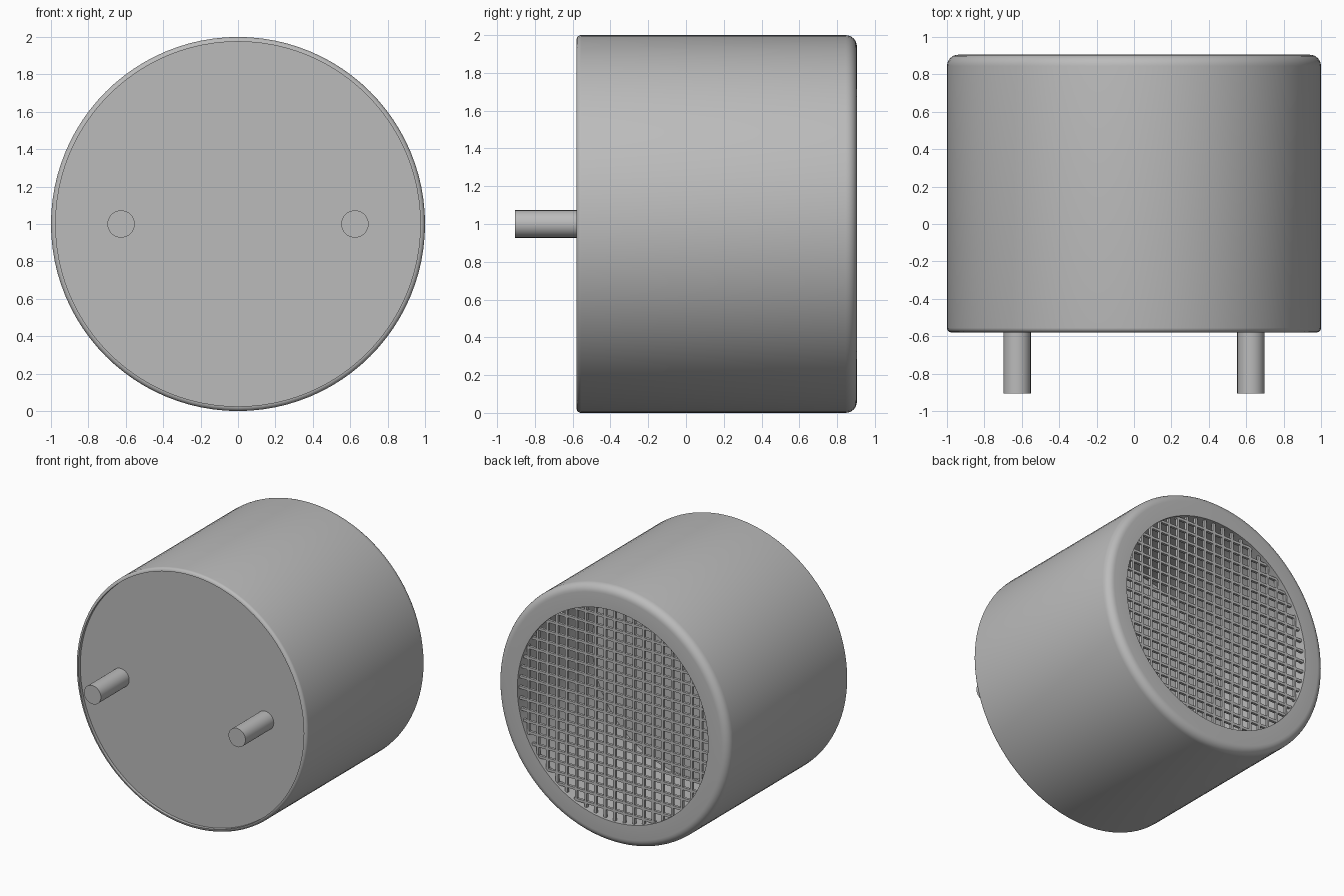
import bpy, bmesh, math
from mathutils import Matrix

cube = bpy.data.objects.get("Cube")
if cube:
    bpy.data.objects.remove(cube, do_unlink=True)

metal = bpy.data.materials.new("grey_metal")
metal.use_nodes = True
GREY = (0.5, 0.5, 0.5, 1)
metal.diffuse_color = GREY
metal.node_tree.nodes["Principled BSDF"].inputs["Base Color"].default_value = GREY


def finish(name, bm, smooth=True):
    bmesh.ops.recalc_face_normals(bm, faces=bm.faces)
    mesh = bpy.data.meshes.new(name)
    bm.to_mesh(mesh)
    bm.free()
    mesh.materials.append(metal)
    obj = bpy.data.objects.new(name, mesh)
    bpy.context.collection.objects.link(obj)
    if smooth:
        bpy.ops.object.select_all(action='DESELECT')
        obj.select_set(True)
        bpy.context.view_layer.objects.active = obj
        bpy.ops.object.shade_smooth_by_angle(angle=math.radians(30))
    return obj


def lathe(name, profile, x=0, steps=96):
    """Spin (radius, y) points about a y-parallel axis at height 1."""
    bm = bmesh.new()
    verts = [bm.verts.new((x + r, y, 1)) for r, y in profile]
    edges = [bm.edges.new(pair) for pair in zip(verts, verts[1:])]
    bmesh.ops.spin(bm, geom=verts + edges, cent=(x, 0, 1), axis=(0, 1, 0),
                   angle=math.tau, steps=steps)
    bmesh.ops.remove_doubles(bm, verts=bm.verts, dist=1e-5)
    return finish(name, bm)


def fillet(r, y, radius, start, count=6):
    """Quarter arc around (r, y), beginning at the given angle."""
    angles = [start + math.pi / 2 * i / count for i in range(count + 1)]
    return [(r + radius * math.cos(a), y + radius * math.sin(a)) for a in angles]


FRONT, BACK, FLOOR = -0.58, 0.905, -0.02
HOLE = 0.825
LIP, ROUND = 0.025, 0.06

# Can: recessed front disc, rounded rims, open chamber at the back
profile = [(0, FRONT + LIP), (1 - LIP, FRONT + LIP)]
profile += fillet(1 - LIP, FRONT + LIP, LIP, -math.pi / 2)
profile += fillet(1 - ROUND, BACK - ROUND, ROUND, 0)
profile += [(HOLE, BACK), (HOLE, FLOOR), (0, FLOOR)]
lathe("can", profile)

# Contact pins
for side, x in (("right", -0.625), ("left", 0.625)):
    lathe(side + "_pin", [(0, -0.905), (0.073, -0.905), (0.073, -0.5), (0, -0.5)],
          x, 32)

# Protective mesh: crossed bars trimmed to the round opening
PITCH, BAR, MESH_Y = 0.083, 0.02, 0.875
bm = bmesh.new()
for i in range(-9, 10):
    offset = i * PITCH
    length = 2 * math.sqrt(HOLE ** 2 - offset ** 2)
    for place, size in (((offset, MESH_Y, 1), (BAR, BAR, length)),
                        ((0, MESH_Y, 1 + offset), (length, BAR, BAR))):
        bmesh.ops.create_cube(bm, size=1, matrix=Matrix.Translation(place)
                              @ Matrix.Diagonal((*size, 1)))
finish("mesh_screen", bm, smooth=False)
